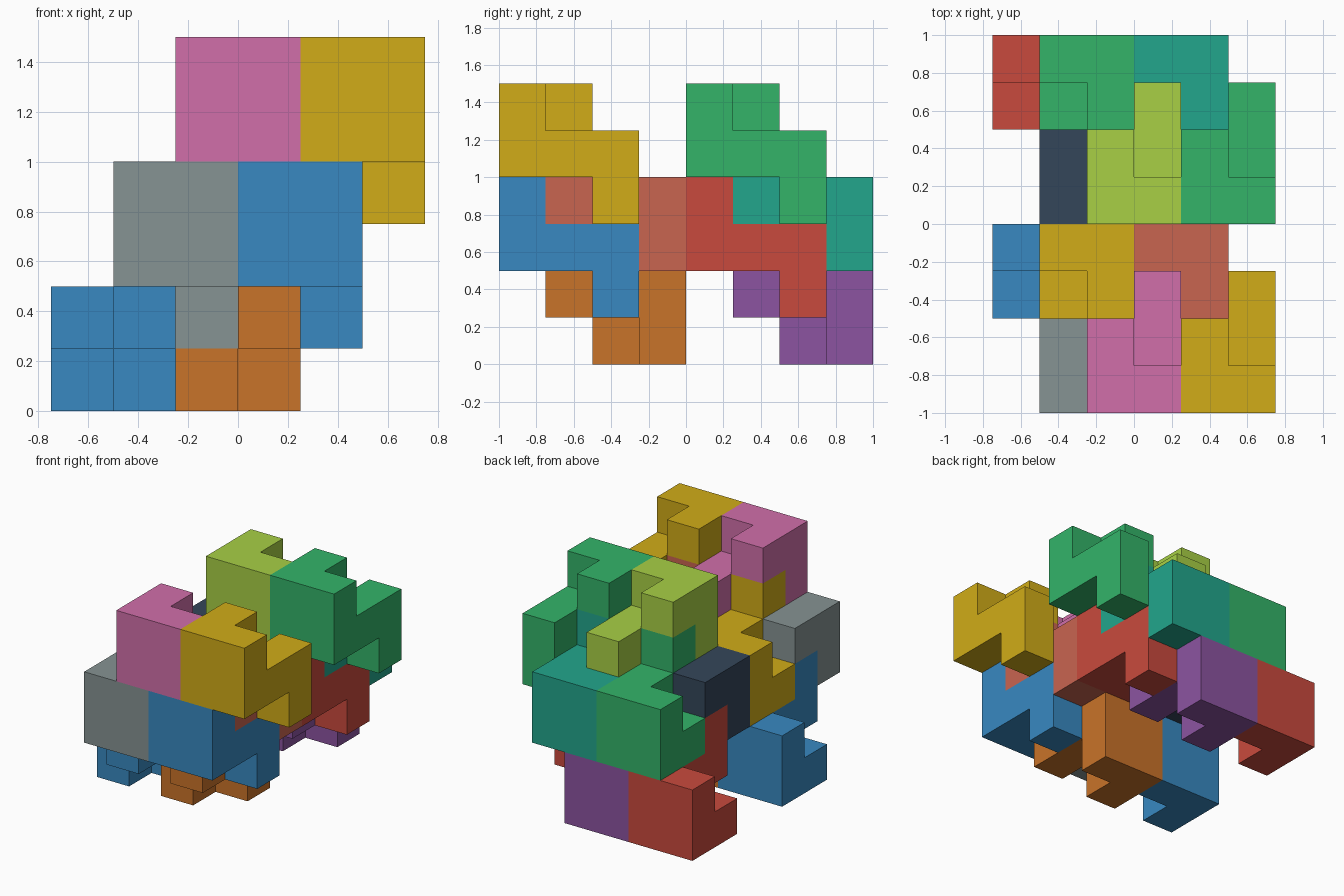
import bpy, bmesh
from mathutils import Vector

if "Cube" in bpy.data.objects:
    bpy.data.objects.remove(bpy.data.objects["Cube"])

U = 0.25  # one grid cell

# Block: 2x2x2 cube with two cells removed and a two-cell hook added
CELLS = {(x, y, z) for x in (0, 1) for y in (0, 1) for z in (0, 1)}
CELLS -= {(1, 1, 1), (0, 1, 0)}
CELLS |= {(1, 2, 0), (1, 2, -1)}
# Same block turned half a turn about x: hook points forward and up
TURNED = {(x, 1 - y, 1 - z) for x, y, z in CELLS}


def linear(hex_code):
    rgb = [int(hex_code[i:i + 2], 16) / 255 for i in (0, 2, 4)]
    return [c / 12.92 if c <= 0.04045 else ((c + 0.055) / 1.055) ** 2.4 for c in rgb] + [1]


def block(name, cells, origin, colour):
    bm = bmesh.new()
    # Outer skin of the cell set
    for cell in sorted(cells):
        for axis in range(3):
            for side in (0, 1):
                near = list(cell)
                near[axis] += 2 * side - 1
                if tuple(near) in cells:
                    continue
                corners = []
                for a, b in ((0, 0), (1, 0), (1, 1), (0, 1)):
                    p = Vector(cell)
                    p[axis] += side
                    p[(axis + 1) % 3] += a
                    p[(axis + 2) % 3] += b
                    corners.append(bm.verts.new((p + Vector(origin)) * U))
                bm.faces.new(corners if side else corners[::-1])
    bmesh.ops.remove_doubles(bm, verts=bm.verts, dist=1e-4)
    bmesh.ops.dissolve_limit(bm, angle_limit=0.02, verts=bm.verts, edges=bm.edges)
    mesh = bpy.data.meshes.new(name)
    bm.to_mesh(mesh)
    bm.free()
    mat = bpy.data.materials.new(name + "_paint")
    mat.diffuse_color = linear(colour)
    mat.use_nodes = True
    mat.node_tree.nodes["Principled BSDF"].inputs["Base Color"].default_value = mat.diffuse_color
    mesh.materials.append(mat)
    bpy.context.collection.objects.link(bpy.data.objects.new(name, mesh))


# Layout of one row: name, shape, origin (in cells), front colour, rear colour
LAYOUT = [
    ("top_right_block", CELLS, (1, -4, 4), "D1AC18", "33B469"),
    ("top_left_block", CELLS, (-1, -4, 4), "D16FAA", "A8D045"),
    ("middle_right_block", CELLS, (0, -4, 2), "3889C1", "C94A3D"),
    ("middle_left_block", CELLS, (-2, -4, 2), "869393", "34465A"),
    ("middle_right_turned_block", TURNED, (0, -2, 2), "C96550", "22A68C"),
    ("middle_left_turned_block", TURNED, (-2, -2, 2), "D1AC18", "33B469"),
    ("bottom_right_turned_block", TURNED, (-1, -2, 0), "C97329", "8C54A1"),
    ("bottom_left_turned_block", TURNED, (-3, -2, 0), "3889C1", "C94A3D"),
]

# Front row, and the identical rear row four cells behind it
for name, cells, (x, y, z), front, rear in LAYOUT:
    block("front_" + name, cells, (x, y, z), front)
    block("rear_" + name, cells, (x, y + 4, z), rear)
